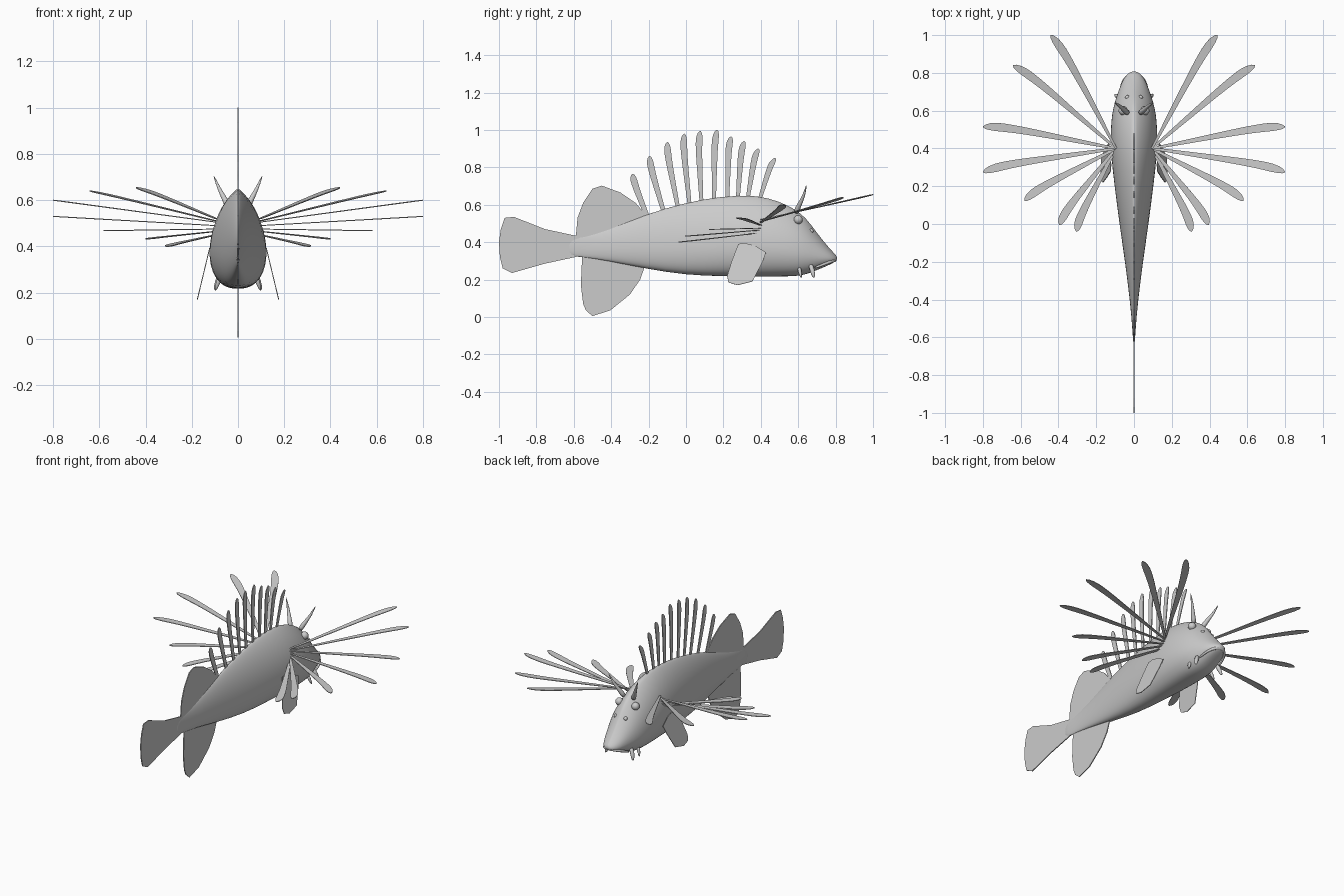
import bpy, bmesh, math
from mathutils import Vector

if "Cube" in bpy.data.objects:
    bpy.data.objects.remove(bpy.data.objects["Cube"], do_unlink=True)

grey = bpy.data.materials.new("plain grey")
grey.use_nodes = True
COL = (0.6, 0.6, 0.6, 1)
grey.diffuse_color = COL
grey.node_tree.nodes["Principled BSDF"].inputs["Base Color"].default_value = COL


def make(name, verts, faces, thick=0.0, smooth=False):
    me = bpy.data.meshes.new(name)
    me.from_pydata([tuple(v) for v in verts], [], faces)
    bm = bmesh.new()
    bm.from_mesh(me)
    bmesh.ops.recalc_face_normals(bm, faces=bm.faces)
    bm.to_mesh(me)
    bm.free()
    me.materials.append(grey)
    ob = bpy.data.objects.new(name, me)
    bpy.context.collection.objects.link(ob)
    if thick:
        mod = ob.modifiers.new("thickness", "SOLIDIFY")
        mod.thickness = thick
        mod.offset = 0
    if smooth:
        me.shade_smooth()
    return ob


def ribbon(name, base, tip, side, w0, w1, hook, thick=0.004, n=14):
    """Flat blade that widens outward, bends toward side and has a round end."""
    base, tip, side = Vector(base), Vector(tip), Vector(side).normalized()
    verts = []
    for i in range(n + 1):
        u = 1 - (1 - i / n) ** 1.5
        c = base.lerp(tip, u) + side * hook * (u ** 8 - u)
        w = w0 + (w1 - w0) * min(u / 0.85, 1)
        if u > 0.88:
            w *= math.sqrt(max(0.01, 1 - ((u - 0.88) / 0.12) ** 2))
        verts += [c - side * w / 2, c + side * w / 2]
    faces = [(2 * i, 2 * i + 1, 2 * i + 3, 2 * i + 2) for i in range(n)]
    return make(name, verts, faces, thick)


def tube(name, pts, radii, sides=8):
    """Tapered round tentacle through the given points."""
    verts, faces = [], []
    pts = [Vector(p) for p in pts]
    for i, p in enumerate(pts):
        d = pts[min(i + 1, len(pts) - 1)] - pts[max(i - 1, 0)]
        q = d.to_track_quat("Z", "Y")
        for k in range(sides):
            a = 2 * math.pi * k / sides
            verts.append(p + q @ Vector((math.cos(a), math.sin(a), 0)) * radii[i])
    for i in range(len(pts) - 1):
        for k in range(sides):
            j = (k + 1) % sides
            faces.append((i * sides + k, i * sides + j, (i + 1) * sides + j, (i + 1) * sides + k))
    faces += [tuple(range(sides)), tuple(range(len(verts) - sides, len(verts)))]
    ob = make(name, verts, faces, smooth=True)
    ob.modifiers.new("round", "SUBSURF").levels = 1
    return ob


# Body: egg-shaped sections, each (y, bottom, top, half width)
SECTIONS = [(-0.64, .325, .43, .004), (-0.55, .32, .43, .009), (-0.42, .30, .465, .02),
            (-0.22, .258, .55, .045), (0, .222, .615, .078), (.2, .216, .65, .104),
            (.38, .215, .655, .125), (.5, .215, .62, .125), (.58, .216, .58, .118),
            (.64, .225, .535, .105), (.7, .25, .45, .085), (.76, .275, .375, .062),
            (.795, .293, .338, .036), (.808, .305, .323, .012)]
N = 24
verts, faces = [], []
for y, lo, hi, w in SECTIONS:
    mid = lo + (hi - lo) * 0.38
    for k in range(N):
        a = 2 * math.pi * k / N
        c, s = math.cos(a), math.sin(a)
        x = math.copysign(abs(c) ** (1.55 if s > 0 else 0.8), c) * w
        if abs(c) < 1e-6:
            x = 0
        verts.append((x, y, mid + s * ((hi - mid) if s > 0 else (mid - lo))))
for i in range(len(SECTIONS) - 1):
    for k in range(N):
        j = (k + 1) % N
        faces.append((i * N + k, i * N + j, (i + 1) * N + j, (i + 1) * N + k))
faces += [tuple(range(N)), tuple(range(len(verts) - N, len(verts)))]
body = make("body", verts, faces, smooth=True)
body.modifiers.new("round", "SUBSURF").levels = 1


# Flat fins on the centre line, outlines as (y, z)
def fin(name, outline):
    make(name, [(0, y, z) for y, z in outline], [tuple(range(len(outline)))], 0.006)


fin("tail_fin", [(-.57, .43), (-.755, .47), (-.92, .535), (-.97, .53), (-.99, .47), (-1, .4),
                 (-.995, .32), (-.98, .26), (-.93, .235), (-.755, .285), (-.57, .325)])
fin("rear_dorsal_fin", [(-.59, .42), (-.58, .53), (-.55, .61), (-.5, .685), (-.45, .702),
                        (-.35, .665), (-.27, .61), (-.21, .54), (-.4, .45)])
fin("anal_fin", [(-.555, .335), (-.562, .17), (-.55, .07), (-.535, .035), (-.5, .005), (-.405, .035),
                 (-.3, .12), (-.245, .2), (-.22, .27), (-.4, .32)])

# Dorsal spines: (base y, tip y, tip z)
SPINES = [(-.165, -.285, .765), (-.095, -.195, .86), (-.03, -.1, .935), (.025, -.01, .98),
          (.085, .075, .995), (.15, .165, 1), (.22, .24, .965), (.275, .31, .94),
          (.325, .385, .9), (.385, .475, .85)]
for i, (yb, yt, zt) in enumerate(SPINES):
    zb = 0.6 - 0.9 * (yb - 0.27) ** 2 * (1 if yb < 0.27 else 0)
    ribbon(f"dorsal_spine_{i + 1}", (0, yb, zb), (0, yt, zt), (0, 1, 0.15), .018, .036, .012, .005)

# Paired parts
RAYS = [(.44, 1, .655, .52), (.64, .84, .64, .51), (.80, .515, .6, .505), (.80, .275, .53, .49),
        (.58, .125, .468, .475), (.395, -.005, .432, .465), (.305, -.04, .40, .45)]
PELVIC = [(.315, .395), (.28, .39), (.245, .3), (.22, .22), (.227, .185), (.275, .17),
          (.355, .19), (.41, .295), (.428, .345), (.37, .38)]
for side, m in (("left", 1), ("right", -1)):
    # Fanned pectoral rays, tips drooping backward
    for i, (x, y, z, zr) in enumerate(RAYS):
        d = Vector((m * (x - .1), y - .4, z - zr))
        across = d.cross(Vector((0, 0, 1))).normalized() * m
        ribbon(f"{side}_pectoral_ray_{i + 1}", (m * .095, .4, zr), (m * x, y, z), across, .012, .044, .022)
    make(f"{side}_pelvic_fin", [(m * (.122 + (.395 - z) * .24), y, z) for y, z in PELVIC],
         [tuple(range(len(PELVIC)))], 0.004)
    # Horn-like tentacle over each eye
    tube(f"{side}_horn", [(m * .03, .585, .55), (m * .055, .605, .60), (m * .08, .63, .645), (m * .107, .645, .71)],
         [.02, .013, .009, .002])
    # Eye bump and nostril
    for name, r, p in (("eye", .024, (.058, .6, .52)), ("nostril", .012, (.035, .67, .46))):
        bpy.ops.mesh.primitive_uv_sphere_add(segments=16, ring_count=10, radius=r, location=(m * p[0], p[1], p[2]))
        ball = bpy.context.object
        ball.name = f"{side}_{name}"
        ball.data.materials.append(grey)
        ball.data.shade_smooth()
    # Chin barbels
    tube(f"{side}_front_barbel", [(m * .07, .665, .285), (m * .088, .675, .25), (m * .1, .685, .207)], [.013, .015, .008])
    tube(f"{side}_rear_barbel", [(m * .075, .605, .27), (m * .088, .608, .24), (m * .098, .618, .207)], [.012, .011, .004])

# Lower lip running round the snout
lip = []
for i in range(11):
    a = math.pi * i / 10
    lip.append((.074 * math.cos(a), .685 + .112 * math.sin(a), .262 + .042 * math.sin(a)))
tube("lower_lip", lip, [.006 + .004 * math.sin(math.pi * i / 10) for i in range(11)])
